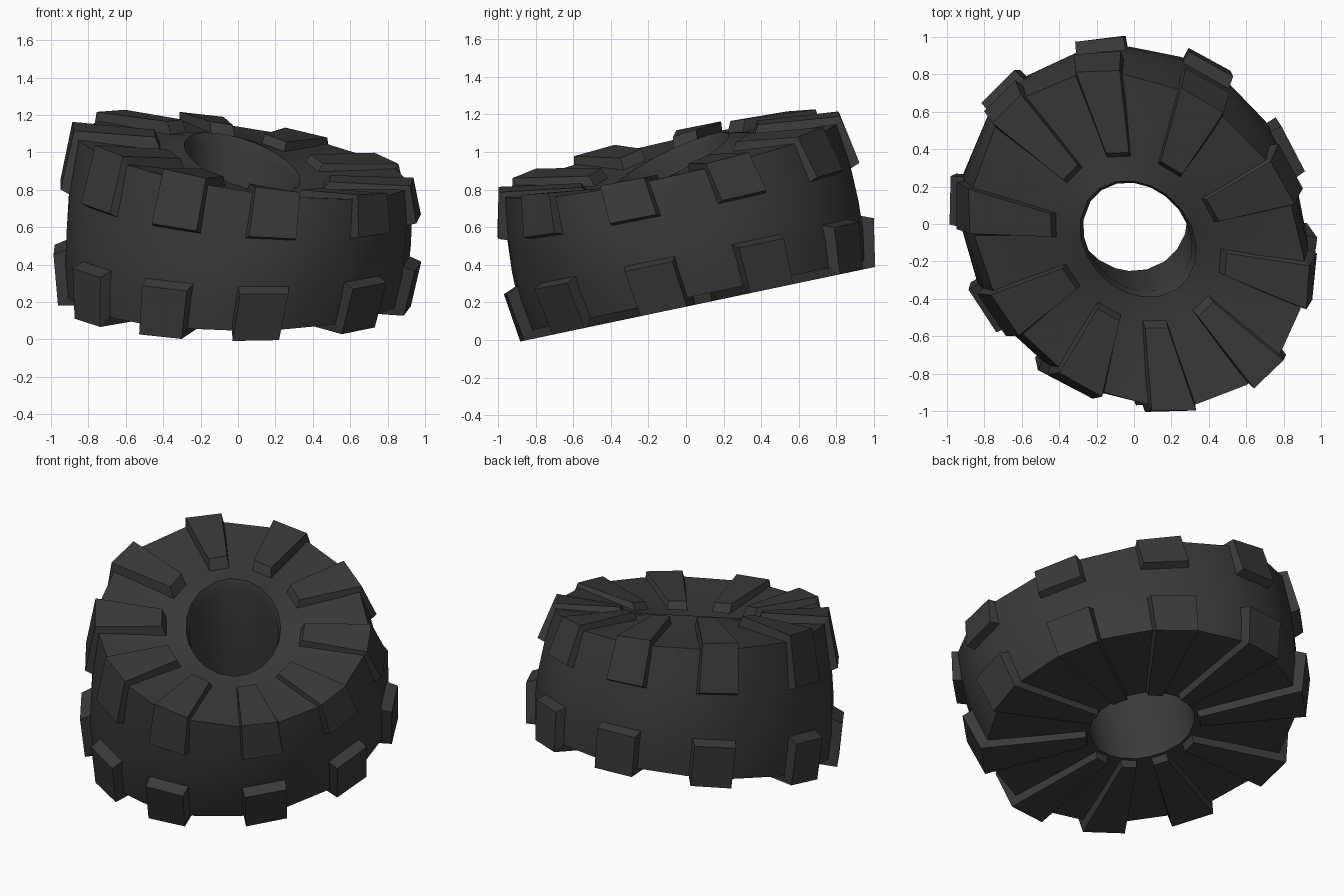
import bpy, bmesh
from math import sin, cos, radians

cube = bpy.data.objects.get("Cube")
if cube:
    bpy.data.objects.remove(cube)

rubber = bpy.data.materials.new("dark_rubber")
rubber.use_nodes = True
COLOUR = (0.042, 0.042, 0.042, 1)
rubber.diffuse_color = COLOUR
bsdf = rubber.node_tree.nodes["Principled BSDF"]
bsdf.inputs["Base Color"].default_value = COLOUR
bsdf.inputs["Roughness"].default_value = 0.9

# Directions of the slightly uneven lugs, degrees
LUG_ANGLES = [-46, -10, 26, 62, 98, 135, 176, 212, 244, 276]


def lerp(a, b, t):
    return a + (b - a) * t


def place(r, angle, h):
    """Leaning, squashed tyre: ring point at radius, angle and height on its axis."""
    t = (h - 0.2) / 0.8
    x, y = r * cos(radians(angle)), r * sin(radians(angle))
    squash = -0.02 - 0.085 * t
    x, y = x + squash * y, y + squash * x
    dish = 1 + 1.3 * max(0, t) * max(0, (0.85 - r) / 0.55) ** 2
    gx, gy = -0.12 * t * t * dish, lerp(0.21, 0.195, t) * dish
    return (x + lerp(-0.02, 0.025, t), y + lerp(0.06, -0.09, t),
            h + gx * x + gy * y)


def finish(bm, name, smooth):
    bmesh.ops.recalc_face_normals(bm, faces=bm.faces)
    mesh = bpy.data.meshes.new(name)
    bm.to_mesh(mesh)
    bm.free()
    mesh.materials.append(rubber)
    obj = bpy.data.objects.new(name, mesh)
    bpy.context.collection.objects.link(obj)
    if smooth:
        bpy.ops.object.select_all(action="DESELECT")
        obj.select_set(True)
        bpy.context.view_layer.objects.active = obj
        bpy.ops.object.shade_smooth_by_angle(angle=radians(30))


# Tyre body: closed profile (radius, height) swept round the axis
profile = [(0.895, 0.235), (0.92, 0.4), (0.925, 0.55), (0.918, 0.74), (0.885, 0.965),
           (0.45, 0.935), (0.31, 0.945), (0.29, 0.89), (0.305, 0.235)]
bm = bmesh.new()
rings = [[bm.verts.new(place(r, angle + side, h)) for r, h in profile]
         for angle in LUG_ANGLES for side in (-9, 9)]
for i, a in enumerate(rings):
    b = rings[(i + 1) % len(rings)]
    for j in range(len(profile)):
        k = (j + 1) % len(profile)
        bm.faces.new((a[j], b[j], b[k], a[k]))
finish(bm, "tyre_body", True)


def lug_ring(name, base, crown):
    """Wedge lugs that wrap a shoulder, wider at the base than at the crown."""
    bm = bmesh.new()
    n = len(base)
    for mid in LUG_ANGLES:
        rows = [[bm.verts.new(place(r, mid + offset, h)) for r, h in line]
                for line, offset in ((base, -8.8), (crown, -7.6), (crown, 7.6), (base, 8.8))]
        for a, b in zip(rows, rows[1:] + rows[:1]):
            for j in range(n - 1):
                bm.faces.new((a[j], a[j + 1], b[j + 1], b[j]))
        for end in (0, n - 1):
            bm.faces.new([row[end] for row in rows])
    finish(bm, name, False)


# Upper lugs run from the side wall over the shoulder towards the hole
lug_ring("upper_lugs",
         [(0.9, 0.72), (0.86, 0.94), (0.43, 0.915)],
         [(0.965, 0.745), (0.91, 1.0), (0.47, 0.988)])
# Lower lugs run under the tyre to the hole
lug_ring("lower_lugs",
         [(0.9, 0.48), (0.87, 0.27), (0.315, 0.27)],
         [(0.985, 0.445), (0.945, 0.19), (0.335, 0.19)])
